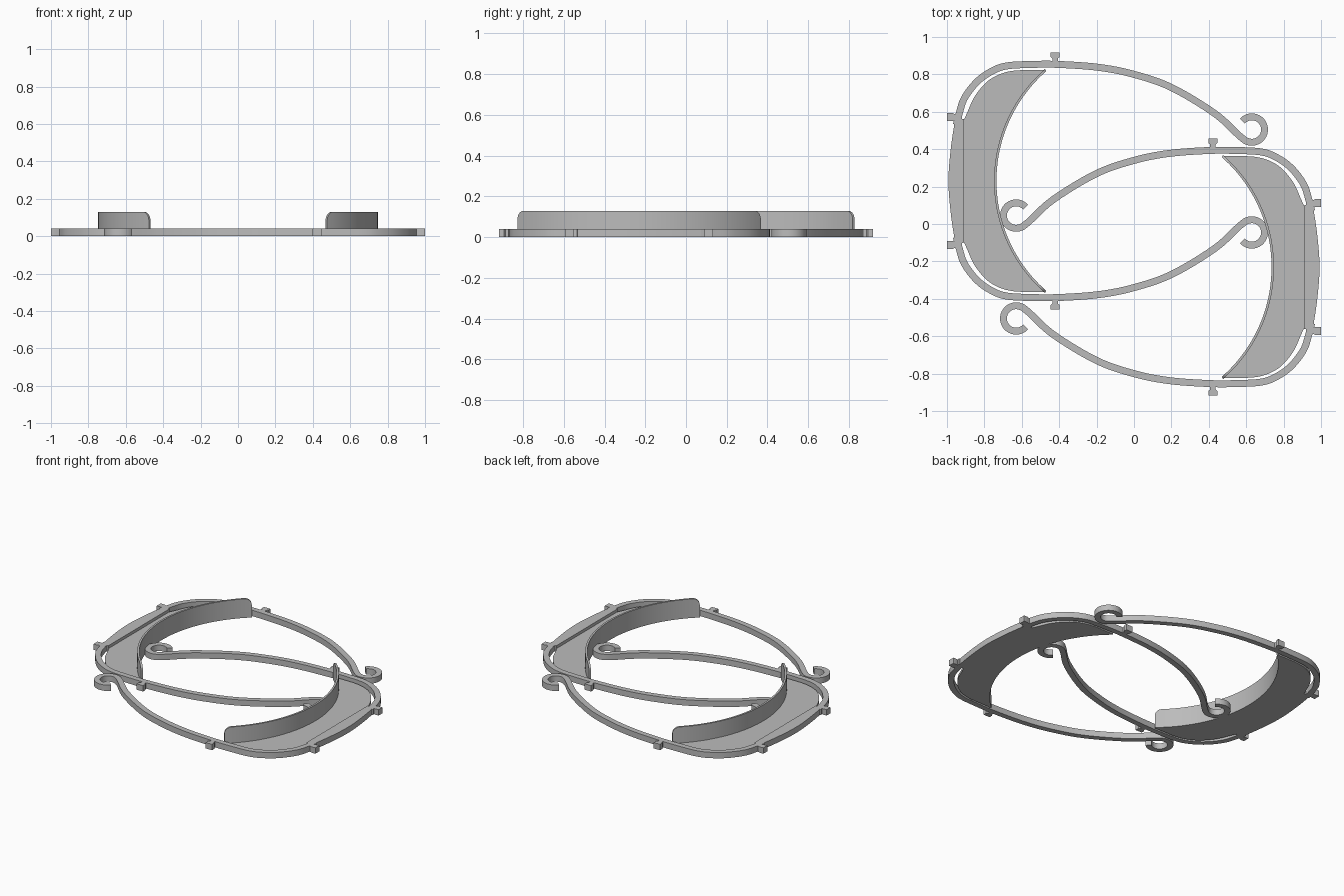
import bpy, bmesh, math
from mathutils import Vector

cube = bpy.data.objects.get("Cube")
if cube:
    bpy.data.objects.remove(cube)

grey = bpy.data.materials.new("plain grey")
grey.use_nodes = True
grey.diffuse_color = (0.5, 0.5, 0.5, 1)
grey.node_tree.nodes["Principled BSDF"].inputs["Base Color"].default_value = grey.diffuse_color

MID = 0.23      # centre line of one frame in y
RIM = 0.04      # height of the frame
PLATE = 0.02    # height of the crescent plate


def flip(pts):
    return [(x, 2 * MID - y) for x, y in pts]


def finish(name, bm, turned):
    # The second frame is the first one turned half way round
    if turned:
        for v in bm.verts:
            v.co.x, v.co.y = -v.co.x, -v.co.y
    bmesh.ops.recalc_face_normals(bm, faces=bm.faces[:])
    mesh = bpy.data.meshes.new(name)
    bm.to_mesh(mesh)
    bm.free()
    mesh.materials.append(grey)
    ob = bpy.data.objects.new(name, mesh)
    bpy.context.collection.objects.link(ob)
    bpy.ops.object.select_all(action="DESELECT")
    ob.select_set(True)
    bpy.context.view_layer.objects.active = ob
    bpy.ops.object.shade_smooth_by_angle(angle=math.radians(35))


def spline(pts, steps=6):
    # Smooth curve through the points
    p = [Vector(q) for q in pts]
    p = [2 * p[0] - p[1]] + p + [2 * p[-1] - p[-2]]
    out = []
    for a, b, c, d in zip(p, p[1:], p[2:], p[3:]):
        for i in range(steps):
            t = i / steps
            out.append((2 * b + (c - a) * t + (2 * a - 5 * b + 4 * c - d) * t ** 2
                        + (3 * b - a - 3 * c + d) * t ** 3) / 2)
    return [tuple(v) for v in out + [p[-2]]]


def ribbon(name, path, width, top, turned):
    # Upright strip along a path; top gives the height at each point
    bm = bmesh.new()
    p = [Vector(q) for q in path]
    rings = []
    for i, q in enumerate(p):
        t = (p[min(i + 1, len(p) - 1)] - p[max(i - 1, 0)]).normalized()
        n = Vector((-t.y, t.x)) * width / 2
        rings.append([bm.verts.new((*(q + n * s), z))
                      for s, z in ((1, 0), (1, top(i)), (-1, top(i)), (-1, 0))])
    for a, b in zip(rings, rings[1:]):
        for k in range(4):
            bm.faces.new((a[k], a[k - 1], b[k - 1], b[k]))
    bm.faces.new(rings[0])
    bm.faces.new(rings[-1][::-1])
    finish(name, bm, turned)


def slab(name, outline, height, turned):
    bm = bmesh.new()
    face = bm.faces.new([bm.verts.new((x, y, 0)) for x, y in outline])
    new = bmesh.ops.extrude_face_region(bm, geom=[face])["geom"]
    for v in new:
        if isinstance(v, bmesh.types.BMVert):
            v.co.z = height
    finish(name, bm, turned)


# Arm: rounded corner, long bow, then a curled hook
arm = spline([(-0.95, 0.53), (-0.933, 0.596), (-0.906, 0.674), (-0.84, 0.76),
              (-0.762, 0.816), (-0.682, 0.845), (-0.55, 0.853), (-0.4, 0.853),
              (-0.185, 0.837), (0, 0.8), (0.2, 0.73), (0.43, 0.592), (0.565, 0.47)])
for i in range(29):
    a = math.radians(228 + 270 * i / 28)
    arm.append((0.63 + 0.068 * math.cos(a), 0.505 + 0.068 * math.sin(a)))

# Crescent: arc on the open side, rounded corners on the outer side
HALF, RADIUS, COUNT = 0.853, 0.787, 64
angles = [-HALF * math.cos(math.pi * i / COUNT) for i in range(COUNT + 1)]
arc = [(0.045 - RADIUS * math.cos(a), MID + RADIUS * math.sin(a)) for a in angles]
corner = spline([(-0.53, 0.823), (-0.64, 0.82), (-0.72, 0.8), (-0.79, 0.757),
                 (-0.853, 0.68), (-0.89, 0.6), (-0.912, 0.55)])
crescent = arc + corner + flip(corner)[::-1]

# Side bar: bowed outside, straight inside
bow = spline([(-0.955, 0.57), (-0.98, 0.4), (-0.992, MID), (-0.98, 0.06), (-0.955, -0.11)])
bar = bow + [(-0.91, -0.1), (-0.91, 0.56)]

# Pegs that widen towards the tip
top_peg = [(-0.437, 0.86), (-0.437, 0.885), (-0.446, 0.893), (-0.446, 0.918),
           (-0.398, 0.918), (-0.398, 0.893), (-0.407, 0.885), (-0.407, 0.86)]
side_peg = [(-0.92, 0.545), (-0.96, 0.555), (-0.97, 0.55), (-1, 0.55),
            (-1, 0.593), (-0.97, 0.593), (-0.96, 0.588), (-0.92, 0.588)]


def wall_top(i):
    # Rounded upper corners at both ends
    r = 0.045
    d = min(r, RADIUS * (HALF - abs(angles[i])))
    return 0.13 - r + math.sqrt(max(0, r * r - (r - d) ** 2))


for turned, side in ((False, "right"), (True, "left")):
    slab(side + "_crescent_plate", crescent, PLATE, turned)
    ribbon(side + "_curved_wall", arc, 0.013, wall_top, turned)
    slab(side + "_side_bar", bar, RIM, turned)
    for label, change in (("first", list), ("second", flip)):
        ribbon(f"{side}_{label}_arm", change(arm), 0.037, lambda i: RIM, turned)
        slab(f"{side}_{label}_top_peg", change(top_peg), RIM, turned)
        slab(f"{side}_{label}_side_peg", change(side_peg), RIM, turned)
